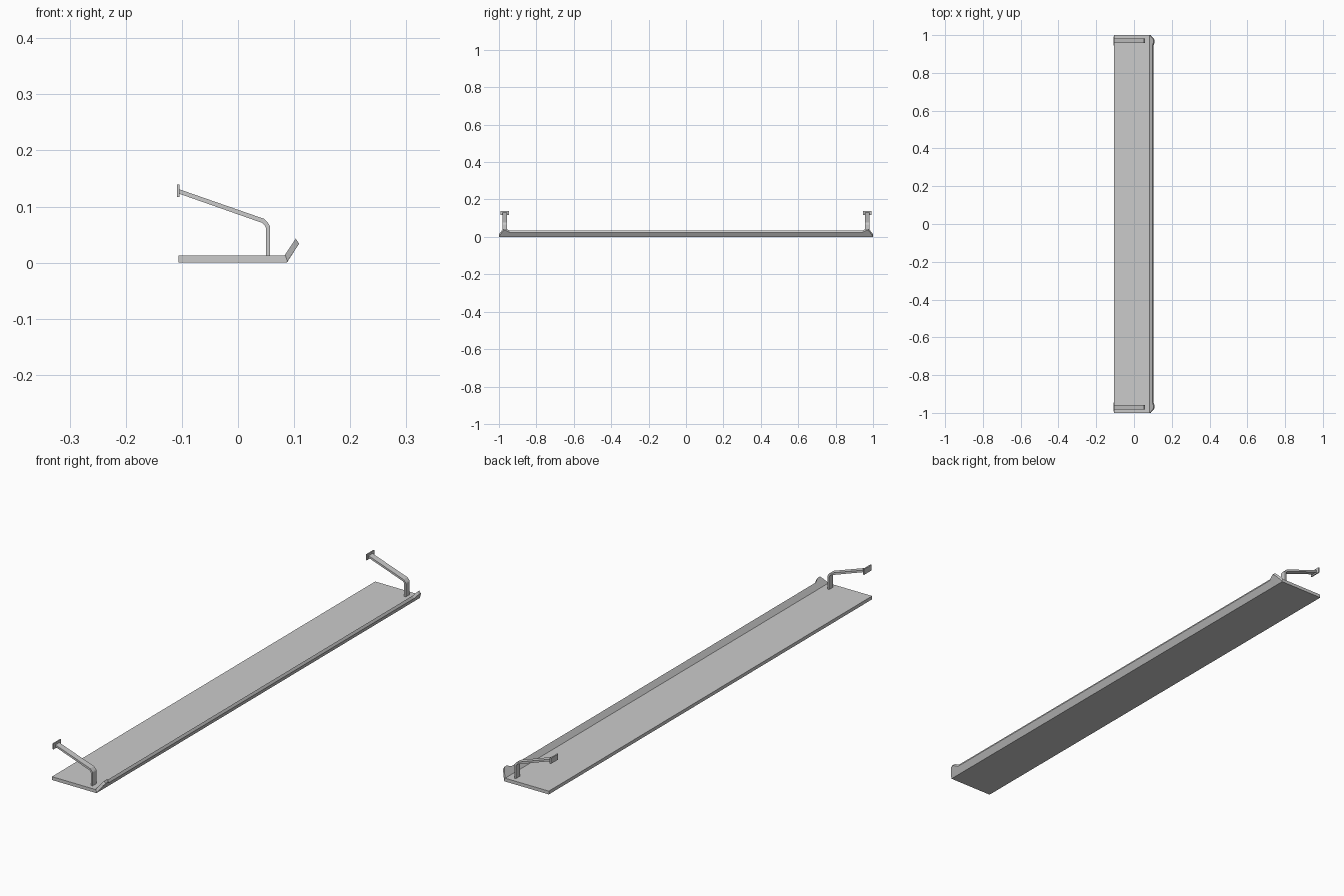
import bpy

if "Cube" in bpy.data.objects:
    bpy.data.objects.remove(bpy.data.objects["Cube"])


def loft(name, sections):
    """Join equal-sized closed (x, z) sections, given as (y, points), into a solid."""
    n = len(sections[0][1])
    verts = [(x, y, z) for y, pts in sections for x, z in pts]
    faces = [tuple(range(n)), tuple(reversed(range(len(verts) - n, len(verts))))]
    for s in range(len(sections) - 1):
        a, b = s * n, (s + 1) * n
        for i in range(n):
            j = (i + 1) % n
            faces.append((a + j, a + i, b + i, b + j))
    mesh = bpy.data.meshes.new(name)
    mesh.from_pydata(verts, [], faces)
    # consistent outward normals
    import bmesh
    bm = bmesh.new()
    bm.from_mesh(mesh)
    bmesh.ops.recalc_face_normals(bm, faces=bm.faces)
    bm.to_mesh(mesh)
    bm.free()
    obj = bpy.data.objects.new(name, mesh)
    bpy.context.collection.objects.link(obj)
    return obj


def shelf_section(f):
    """Flat board with its front edge bent up; f is the lip length from 0 to 1."""
    return [(-0.106, 0), (0.087, 0),
            (0.087 + 0.022 * f, 0.001 + 0.033 * f),
            (0.083 + 0.020 * f, 0.013 + 0.030 * f),
            (0.083, 0.013), (-0.106, 0.013)]


# shelf: lip rises into a small tab near each end
half = [(1.0, 0.05), (0.982, 0.8), (0.975, 1.0), (0.963, 1.0), (0.955, 0.9), (0.942, 0.7)]
stations = [(-y, f) for y, f in half] + [(y, f) for y, f in reversed(half)]
loft("shelf", [(y, shelf_section(f)) for y, f in stations])

# bent flat-bar arms with wall plates at both ends
arm = [(0.057, 0.012), (0.057, 0.065), (0.055, 0.069), (0.047, 0.078), (-0.105, 0.131),
       (-0.105, 0.123), (0.043, 0.071), (0.048, 0.066), (0.050, 0.062), (0.050, 0.012)]
plate = [(-0.109, 0.117), (-0.104, 0.117), (-0.104, 0.139), (-0.109, 0.139)]
for side, c in (("left", -0.969), ("right", 0.969)):
    loft(side + "_bracket_arm", [(c - 0.012, arm), (c + 0.012, arm)])
    loft(side + "_wall_plate", [(c - 0.023, plate), (c + 0.023, plate)])
